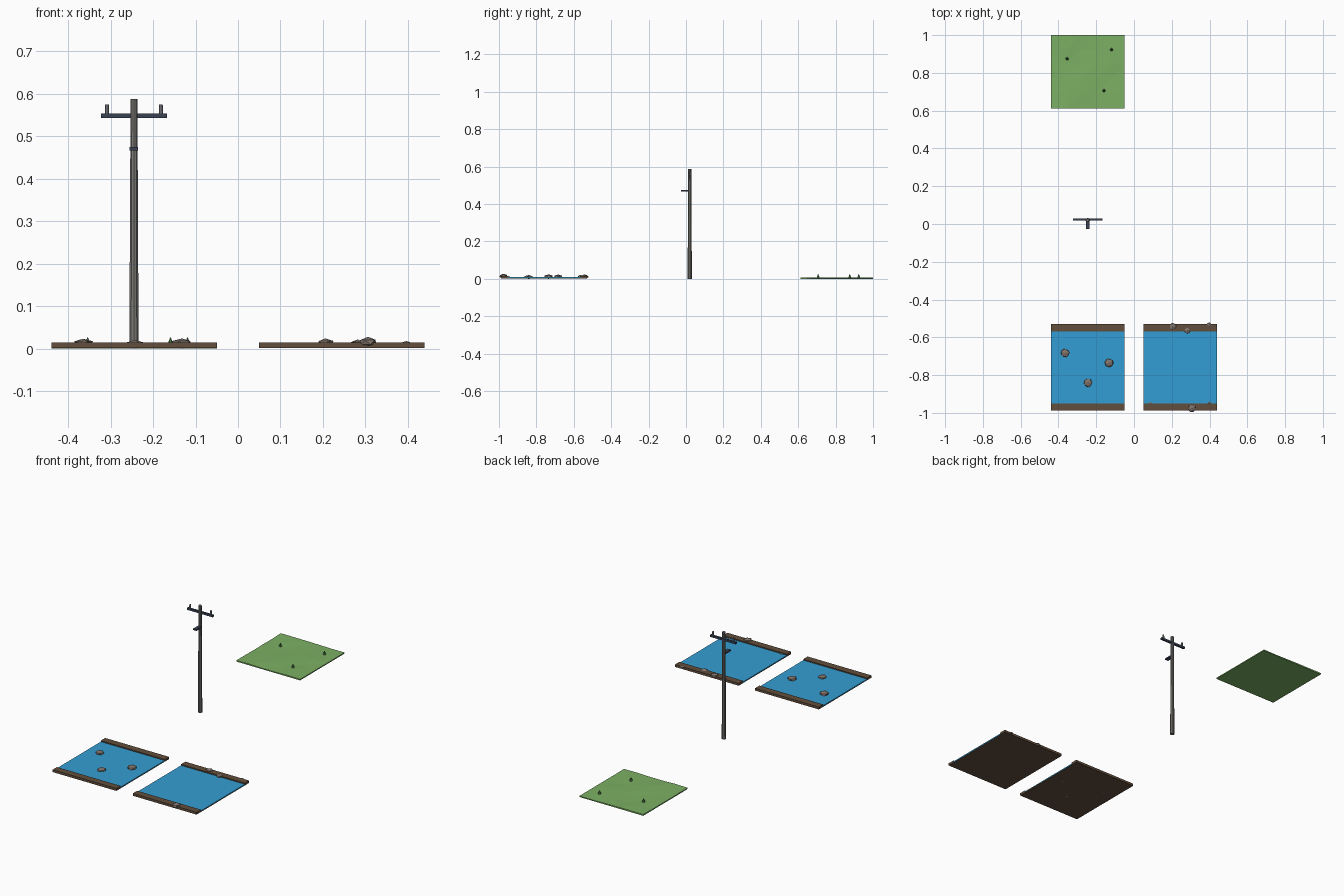
import bpy, bmesh, math, random
from mathutils import Matrix

if "Cube" in bpy.data.objects:
    bpy.data.objects.remove(bpy.data.objects["Cube"])

random.seed(4)


def material(name, r, g, b):
    lin = [((c / 255 + 0.055) / 1.055) ** 2.4 for c in (r, g, b)]
    m = bpy.data.materials.new(name)
    m.diffuse_color = (*lin, 1)
    m.use_nodes = True
    m.node_tree.nodes["Principled BSDF"].inputs["Base Color"].default_value = m.diffuse_color
    return m


WATER = material("water blue", 52, 158, 212)
EARTH = material("earth brown", 98, 78, 60)
GRASS = material("grass green", 124, 176, 100)
TUFT = material("dark tuft green", 76, 116, 66)
STONE = material("stone grey", 128, 116, 108)
POLE = material("pole grey", 124, 122, 118)
METAL = material("dark metal", 56, 66, 84)
CERAMIC = material("insulator grey", 134, 138, 142)


def finish(name, bm, mat):
    me = bpy.data.meshes.new(name)
    bmesh.ops.recalc_face_normals(bm, faces=bm.faces)
    bm.to_mesh(me)
    bm.free()
    me.materials.append(mat)
    ob = bpy.data.objects.new(name, me)
    bpy.context.collection.objects.link(ob)
    return ob


def box(name, x0, x1, y0, y1, z0, z1, mat):
    bm = bmesh.new()
    m = Matrix.Translation(((x0 + x1) / 2, (y0 + y1) / 2, (z0 + z1) / 2))
    bmesh.ops.create_cube(bm, size=1, matrix=m @ Matrix.Diagonal((x1 - x0, y1 - y0, z1 - z0, 1)))
    return finish(name, bm, mat)


def cone(name, x, y, z0, z1, r0, r1, sides, mat):
    bm = bmesh.new()
    bmesh.ops.create_cone(bm, cap_ends=True, segments=sides, radius1=r0, radius2=r1,
                          depth=z1 - z0, matrix=Matrix.Translation((x, y, (z0 + z1) / 2)))
    return finish(name, bm, mat)


def rock(name, x, y, z, r, h):
    # squashed, slightly irregular low-poly stone
    bm = bmesh.new()
    bmesh.ops.create_icosphere(bm, subdivisions=1, radius=1)
    turn = Matrix.Rotation(random.uniform(0, 6), 3, 'Z')
    for v in bm.verts:
        p = turn @ v.co * random.uniform(0.9, 1.08)
        v.co = (x + p.x * r, y + p.y * r, z + p.z * h)
    return finish(name, bm, STONE)


# two river tiles: bed, water sheet and two raised banks
for side, x0, x1 in (("left", -0.439, -0.05), ("right", 0.05, 0.439)):
    box(side + "_river_bed", x0, x1, -0.953, -0.564, 0.002, 0.006, EARTH)
    box(side + "_river_water", x0, x1, -0.953, -0.564, 0.0025, 0.009, WATER)
    box(side + "_front_bank", x0, x1, -0.988, -0.95, 0.002, 0.015, EARTH)
    box(side + "_back_bank", x0, x1, -0.568, -0.53, 0.002, 0.015, EARTH)

# stones in the left river and along the right river's banks
for i, (x, y, z, r, h) in enumerate((
        (-0.365, -0.683, 0.012, 0.025, 0.012), (-0.132, -0.735, 0.012, 0.025, 0.013),
        (-0.243, -0.840, 0.010, 0.025, 0.010), (0.206, -0.542, 0.013, 0.021, 0.011),
        (0.282, -0.564, 0.011, 0.018, 0.010), (0.306, -0.976, 0.015, 0.023, 0.012),
        (0.397, -0.534, 0.011, 0.013, 0.007), (0.085, -0.950, 0.008, 0.009, 0.006),
        (0.400, -0.948, 0.008, 0.009, 0.006))):
    rock(f"river_stone_{i + 1}", x, y, z, r, h)

# grass tile with a faintly uneven top
bm = bmesh.new()
bmesh.ops.create_cube(bm, size=1, matrix=Matrix.Translation((-0.2445, 0.806, 0.003))
                      @ Matrix.Diagonal((0.389, 0.388, 0.006, 1)))
flat = [e for e in bm.edges if abs(e.verts[0].co.z - e.verts[1].co.z) < 1e-5]
bmesh.ops.subdivide_edges(bm, edges=flat, cuts=4, use_grid_fill=True)
for v in bm.verts:
    if v.co.z > 0.005 and not v.is_boundary:
        v.co.z += random.uniform(-0.001, 0.002)
bmesh.ops.triangulate(bm, faces=bm.faces)
finish("grass_tile", bm, GRASS)

for i, (x, y) in enumerate(((-0.354, 0.875), (-0.119, 0.923), (-0.159, 0.706))):
    cone(f"grass_tuft_{i + 1}", x, y, 0.004, 0.028, 0.01, 0.0, 5, TUFT)

# utility pole with crossarm, insulators and lower bracket
PX, PY = -0.245, 0.02
cone("pole", PX, PY, 0.0, 0.588, 0.0115, 0.0085, 10, POLE)
box("crossarm", PX - 0.078, PX + 0.078, PY - 0.002, PY + 0.009, 0.543, 0.554, METAL)
for side, s in (("left", -1), ("right", 1)):
    cone(side + "_insulator", PX + s * 0.0635, PY + 0.0035, 0.553, 0.575, 0.005, 0.0042, 8, CERAMIC)
box("lamp_bracket", PX - 0.01, PX + 0.01, -0.027, PY, 0.467, 0.475, METAL)
